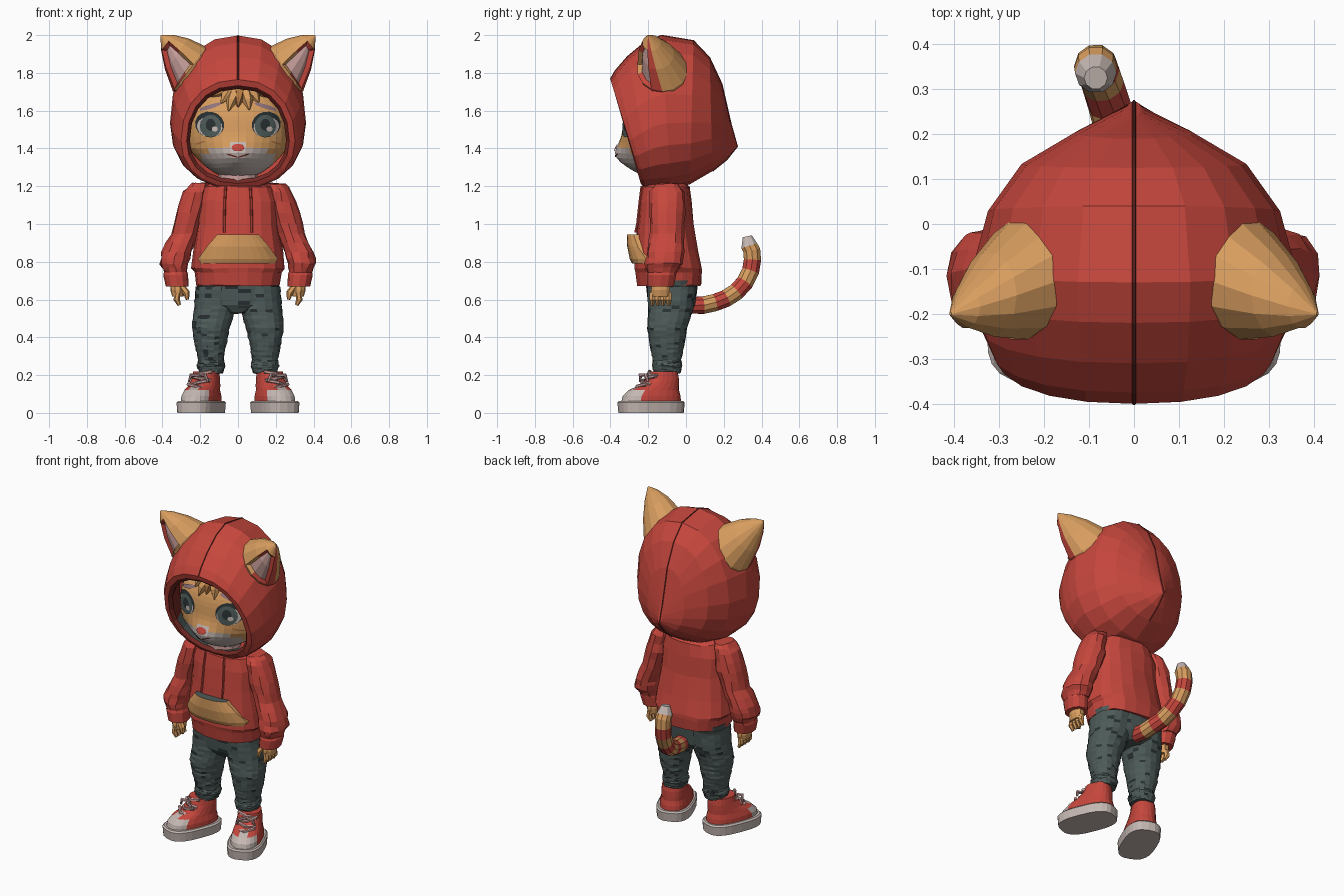
import bpy, bmesh, math, random
from mathutils import Vector as V

if "Cube" in bpy.data.objects:
    bpy.data.objects.remove(bpy.data.objects["Cube"])

random.seed(4)
RED, DARK_RED, ORANGE, DEEP_ORANGE, WHITE, PINK, SLATE, DARK_SLATE, MAUVE = range(9)
COLOURS = [("red cloth", (.56, .062, .046)), ("dark red", (.17, .022, .017)), ("orange fur", (.69, .34, .115)),
           ("deep orange", (.46, .19, .055)), ("warm white", (.56, .48, .45)), ("pink", (.6, .36, .34)),
           ("slate cloth", (.075, .105, .1)), ("dark slate", (.022, .03, .032)), ("mauve", (.28, .17, .2))]
MATS = []
for n, c in COLOURS:
    m = bpy.data.materials.new(n)
    m.diffuse_color = (*c, 1)
    m.use_nodes = True
    m.node_tree.nodes["Principled BSDF"].inputs["Base Color"].default_value = m.diffuse_color
    MATS.append(m)


def finish(name, bm, recalc=True):
    """Turn a bmesh into an object that holds only the colours it uses."""
    if recalc:
        bmesh.ops.recalc_face_normals(bm, faces=bm.faces[:])
    used = sorted({f.material_index for f in bm.faces})
    for f in bm.faces:
        f.material_index = used.index(f.material_index)
    me = bpy.data.meshes.new(name)
    bm.to_mesh(me)
    bm.free()
    for i in used:
        me.materials.append(MATS[i])
    ob = bpy.data.objects.new(name, me)
    bpy.context.collection.objects.link(ob)


def loft_bm(rings, rule, cap0=True, cap1=True):
    """Skin rings of points; rule is a colour or a function (centre, row) -> colour."""
    bm = bmesh.new()
    vs = [[bm.verts.new(p) for p in r] for r in rings]
    n = len(vs[0])
    rows = [(i, [vs[i][j], vs[i][(j + 1) % n], vs[i + 1][(j + 1) % n], vs[i + 1][j]])
            for i in range(len(vs) - 1) for j in range(n)]
    rows += [(-1, vs[0])] * cap0 + [(len(vs) - 1, vs[-1])] * cap1
    for i, q in rows:
        f = bm.faces.new(q)
        f.material_index = rule(f.calc_center_median(), i) if callable(rule) else rule
    return bm


def loft(name, rings, rule, **kw):
    finish(name, loft_bm(rings, rule, **kw))


def spow(v, e):
    return math.copysign(abs(v) ** e, v)


def stack(rows, n=14, p=2.2, sub=1, jitter=0):
    """Horizontal super-ellipse rings from rows of (x, y, z, rx, ry)."""
    fine = [[a + (b - a) * k / sub for a, b in zip(r, q)] for r, q in zip(rows, rows[1:]) for k in range(sub)]
    out = []
    for x, y, z, rx, ry in fine + [rows[-1]]:
        out.append([V((x + rx * spow(math.cos(a), 2 / p), y + ry * spow(math.sin(a), 2 / p), z))
                    + V([random.uniform(-jitter, jitter) for _ in range(3)])
                    for a in (math.tau * j / n for j in range(n))])
    return out


def tube(name, path, radii, rule, n=8):
    path = [V(p) for p in path]
    whole = (path[-1] - path[0]).normalized()
    ref = V((1, 0, 0)) if abs(whole.x) < .7 else V((0, 0, 1))
    rings = []
    for i, p in enumerate(path):
        t = (path[min(i + 1, len(path) - 1)] - path[max(i - 1, 0)]).normalized()
        u = (ref - t * ref.dot(t)).normalized()
        v = t.cross(u)
        r = radii[i] if isinstance(radii, list) else radii
        rings.append([p + (u * math.cos(a) + v * math.sin(a)) * r for a in (math.tau * j / n for j in range(n))])
    loft(name, rings, rule)


# Hood: tilted egg-shaped rings from the back to the face opening, then the lining
def hood_ring(top, bottom, w, n=20):
    t, b = V((0, *top)), V((0, *bottom))
    pts = []
    for j in range(n):
        a = math.tau * j / n
        c = spow(math.cos(a), .93)
        q = b.lerp(t, .43 + (.57 if c > 0 else .43) * c)
        pts.append(q + V((w * spow(math.sin(a), .9), 0, 0)))
    return pts


SHELL = [((.238, 1.53), (.272, 1.41), .015), ((.19, 1.74), (.215, 1.34), .13), ((.125, 1.88), (.14, 1.28), .25),
         ((.04, 1.97), (.02, 1.21), .325), ((-.13, 1.998), (-.08, 1.185), .36), ((-.22, 1.96), (-.125, 1.185), .355),
         ((-.31, 1.885), (-.17, 1.185), .342), ((-.375, 1.81), (-.21, 1.185), .318), ((-.4, 1.765), (-.225, 1.195), .302)]
LINING = [((-.39, 1.735), (-.24, 1.215), .272), ((-.365, 1.715), (-.225, 1.235), .255), ((-.2, 1.8), (-.1, 1.22), .31)]
loft("hood", [hood_ring(*r) for r in SHELL + LINING],
     lambda c, i: RED if i < 9 else DARK_RED if i == 9 or c.z > 1.4 else SLATE, cap1=False)
seam = [V((0, *r[0])) for r in SHELL[::-1]] + [V((0, *r[1])) for r in SHELL[:3]]
tube("hood_seam", seam, .004, DARK_RED, 6)

# Head: super-ellipsoid with a muzzle bulge; face_y gives its front surface
HC, HR, P = V((0, -.12, 1.49)), V((.27, .215, .25)), 2.4


def muzzle(x, z):
    return .058 * math.exp(-(x / .1) ** 2 - ((z - 1.36) / .075) ** 2)


def face_y(x, z):
    k = 1 - abs(x / HR.x) ** P - abs((z - HC.z) / HR.z) ** P
    return HC.y - HR.y * max(k, 0) ** (1 / P) - muzzle(x, z)


bm = bmesh.new()
bmesh.ops.create_uvsphere(bm, u_segments=40, v_segments=28, radius=1)
for v in bm.verts:
    d = v.co / sum(abs(c) ** P for c in v.co) ** (1 / P)
    v.co = HC + V([a * b for a, b in zip(d, HR)])
    if d.y < 0:
        v.co.y -= muzzle(v.co.x, v.co.z) * min(1, -d.y * 2)
    v.co.x *= 1 - .25 * min(1, max(0, (1.4 - v.co.z) / .15))
for f in bm.faces:
    c = f.calc_center_median()
    white = c.y < -.15 and (c.x / .19) ** 2 + ((c.z - 1.335) / .088) ** 2 < 1
    f.material_index = WHITE if white else ORANGE
finish("head", bm)


# Painted face details: thin oval plates that follow the face
def plate(name, cx, cz, rx, rz, mat, off, tilt=0, n=16):
    bm = bmesh.new()
    rings = []
    for k in (.02, .35, .7, 1):
        ring = []
        for j in range(n):
            a = math.tau * j / n
            u, w = k * rx * math.cos(a), k * rz * math.sin(a)
            x, z = cx + u * math.cos(tilt) - w * math.sin(tilt), cz + u * math.sin(tilt) + w * math.cos(tilt)
            ring.append(bm.verts.new((x, face_y(x, z) - off, z)))
        rings.append(ring)
    bm.faces.new(rings[0])
    for r, q in zip(rings, rings[1:]):
        for j in range(n):
            bm.faces.new((r[j], q[j], q[(j + 1) % n], r[(j + 1) % n]))
    for f in bm.faces:
        f.material_index = mat
    finish(name, bm, False)


for s, side in ((1, "left"), (-1, "right")):
    plate(side + "_eye_outline", s * .15, 1.527, .078, .068, DARK_SLATE, .004, s * .2)
    plate(side + "_eye_white", s * .15, 1.514, .068, .054, WHITE, .006, s * .15)
    plate(side + "_iris", s * .145, 1.518, .057, .06, SLATE, .008)
    plate(side + "_pupil", s * .145, 1.525, .026, .032, DARK_SLATE, .0095)
    plate(side + "_eye_glint", s * .145 + .022, 1.503, .016, .014, WHITE, .011)
    plate(side + "_brow", s * .145, 1.622, .062, .011, MAUVE, .006, -s * .3)
    plate(side + "_mouth", s * .03, 1.362, .032, .004, DARK_RED, .004, s * .3)
    plate(side + "_cheek_stripe", s * .2, 1.43, .03, .005, DEEP_ORANGE, .005, -s * .3)
plate("nose", 0, 1.405, .034, .02, RED, .006)

# Fringe of hair clumps
for i, (x, z) in enumerate([(-.15, 1.675), (-.09, 1.64), (-.05, 1.6), (.0, 1.62), (.06, 1.605), (.11, 1.645), (.17, 1.67)]):
    pts = []
    for t in (0, .35, .7, 1):
        px, pz = .02 + (x - .02) * t ** .7, 1.735 + (z - 1.735) * t ** 1.3
        pts.append((px, face_y(px, min(pz, 1.69)) - .008, pz))
    tube("hair_clump", pts, [.03, .036, .03, .004], DEEP_ORANGE if i == 3 else ORANGE, 6)

# Torso: hoodie body with hem band
TORSO = [(0, -.09, .675, .222, .17), (0, -.09, .745, .228, .178), (0, -.095, .765, .245, .182),
         (0, -.105, .86, .235, .168), (0, -.11, 1.0, .215, .15), (0, -.11, 1.12, .212, .138),
         (0, -.11, 1.195, .185, .128), (0, -.11, 1.235, .11, .09)]
loft("hoodie_body", stack(TORSO, 18, 2.4, jitter=.004), RED)
loft("neck", stack([(0, -.14, 1.15, .11, .09), (0, -.15, 1.3, .1, .08)], 12), PINK)

# Front pocket with a dark opening along the top
rings = []
for z, hw, out in ((.79, .195, .012), (.815, .212, .025), (.88, .165, .038), (.945, .11, .04)):
    xs = [hw * (k / 5 - 1) for k in range(11)]
    arc = [V((x, -.105 - .168 * (1 - abs(x / .24) ** 2.4) ** (1 / 2.4) - out * (1 - .6 * abs(x / hw) ** 3), z)) for x in xs]
    rings.append(arc + [p + V((0, .06, 0)) for p in reversed(arc)])
loft("front_pocket", rings, lambda c, i: SLATE if i == 3 else ORANGE)


# Trousers with short dark dashes
def camo(c, i):
    return DARK_SLATE if random.random() < .1 else SLATE


loft("trouser_hips", stack([(0, -.075, .53, .06, .1), (0, -.075, .57, .19, .125), (0, -.075, .7, .225, .14)],
                           24, 2.4, 6), camo)

for s, side in ((1, "left"), (-1, "right")):
    def mir(rows):
        return [(s * r[0], *r[1:]) for r in rows]

    # Ear: bent cone with a sunken pink front
    c, tip = V((.255, -.125, 1.82)), V((.408, -.2, 1.998))
    rings = []
    for t, k in ((-.3, .95), (0, 1), (.45, .7), (.78, .36), (1, .03)):
        rings.append([c.lerp(tip, t) + V((-.09, 0, .117)) * k * math.cos(a) + V((0, .135, 0)) * k * math.sin(a)
                      for a in (math.tau * j / 14 for j in range(14))])
    bm = loft_bm([[V((s * p.x, p.y, p.z)) for p in r] for r in rings], ORANGE)
    bmesh.ops.recalc_face_normals(bm, faces=bm.faces[:])
    bm.faces.ensure_lookup_table()
    front = [bm.faces[14 * i + j] for i in (1, 2) for j in (8, 9, 10)]
    for i in (0, 1, 2, 3):
        bm.faces[14 * i + 7].material_index = RED
    for f in front:
        f.material_index = PINK
    rim = bmesh.ops.inset_region(bm, faces=front, thickness=.014, depth=-.022, use_even_offset=True)
    for f in rim["faces"]:
        m = f.calc_center_median()
        f.material_index = RED if abs(m.x) > .33 or m.z < 1.8 else ORANGE
    finish(side + "_ear", bm)

    # Sleeve, cuff and hand
    loft(side + "_sleeve", stack(mir([(.2, -.1, 1.215, .05, .06), (.222, -.1, 1.17, .065, .09), (.25, -.1, 1.06, .078, .095),
         (.28, -.1, .95, .07, .088), (.325, -.11, .85, .08, .098), (.338, -.12, .79, .076, .1),
         (.33, -.125, .745, .06, .08)]), 12, sub=2, jitter=.005), RED)
    loft(side + "_cuff", stack(mir([(.33, -.125, .75, .06, .075), (.33, -.13, .73, .066, .078),
                                    (.322, -.135, .67, .06, .07)]), 12), RED)
    loft(side + "_palm", stack(mir([(.32, -.135, .7, .035, .045), (.32, -.135, .65, .038, .052), (.318, -.135, .615, .03, .05)]),
                               10), ORANGE)
    for k in range(4):
        y = -.178 + .029 * k
        tube(side + "_finger", mir([(.32, y, .635), (.325, y, .6), (.31, y, .57)]), [.016, .017, .009], ORANGE, 6)
    tube(side + "_thumb", mir([(.3, -.16, .67), (.272, -.172, .635), (.268, -.175, .6)]), [.018, .018, .009], ORANGE, 6)

    # Drawstring
    tube(side + "_drawstring", mir([(.065, -.235, 1.2), (.07, -.245, 1.12), (.073, -.258, 1.0), (.073, -.268, .955)]),
         .007, RED, 6)

    # Trouser leg
    loft(side + "_trouser_leg", stack(mir([(.113, -.075, .67, .112, .13), (.122, -.08, .55, .112, .12), (.143, -.1, .45, .1, .105),
         (.145, -.1, .36, .082, .092), (.142, -.1, .28, .068, .075), (.142, -.1, .25, .076, .08),
         (.142, -.1, .21, .062, .07)]), 18, sub=6, jitter=.003), camo)

    # Shoe, splayed outwards
    ang = math.radians(22)

    def place(p):
        x = .195 + p[0] * math.cos(ang) - p[1] * math.sin(ang)
        return V((s * x, -.185 + p[0] * math.sin(ang) + p[1] * math.cos(ang), p[2]))

    def shoe_rings(rows, **kw):
        return [[place(p) for p in r] for r in stack(rows, 24, **kw)]

    def toe(c, i):
        ly = -(s * c.x - .195) * math.sin(ang) + (c.y + .185) * math.cos(ang)
        return WHITE if ly < -.085 and c.z < .135 else RED

    loft(side + "_shoe_sole", shoe_rings([(0, 0, 0, .103, .175), (0, 0, .055, .107, .18), (0, 0, .064, .098, .172)], p=2.8), WHITE)
    loft(side + "_shoe_upper", shoe_rings([(0, 0, .05, .09, .165), (0, .003, .09, .088, .158), (0, .015, .12, .08, .138),
         (0, .045, .145, .075, .108), (0, .066, .18, .07, .086), (0, .07, .218, .064, .076)], p=2.4), toe)
    for k, (y, z) in enumerate([(-.08, .14), (-.053, .16), (-.03, .183), (-.015, .207)]):
        d = .012 * (-1) ** k
        tube(side + "_lace", [place(q) for q in ((-.055, y + .03, z - d), (0, y, z), (.055, y + .03, z + d))], .01, PINK, 6)
    for k in (-1, 1):
        tube(side + "_lace_bow", [place(q) for q in ((0, -.02, .2), (k * .04, -.045, .2), (k * .055, -.04, .165))],
             [.007, .011, .006], PINK, 6)

# Striped tail with a white tip
TAIL = [(0, -.02, .6), (0, .03, .57), (-.01, .09, .57), (-.02, .15, .583), (-.04, .21, .605), (-.055, .265, .64),
        (-.07, .312, .69), (-.08, .342, .75), (-.085, .352, .81), (-.085, .348, .86), (-.085, .335, .885), (-.085, .325, .935)]
tube("tail", TAIL, [.045] + [.048] * 9 + [.046, .026],
     lambda c, i: WHITE if i >= 10 else RED if i in (1, 3, 5, 7) else ORANGE, 10)
